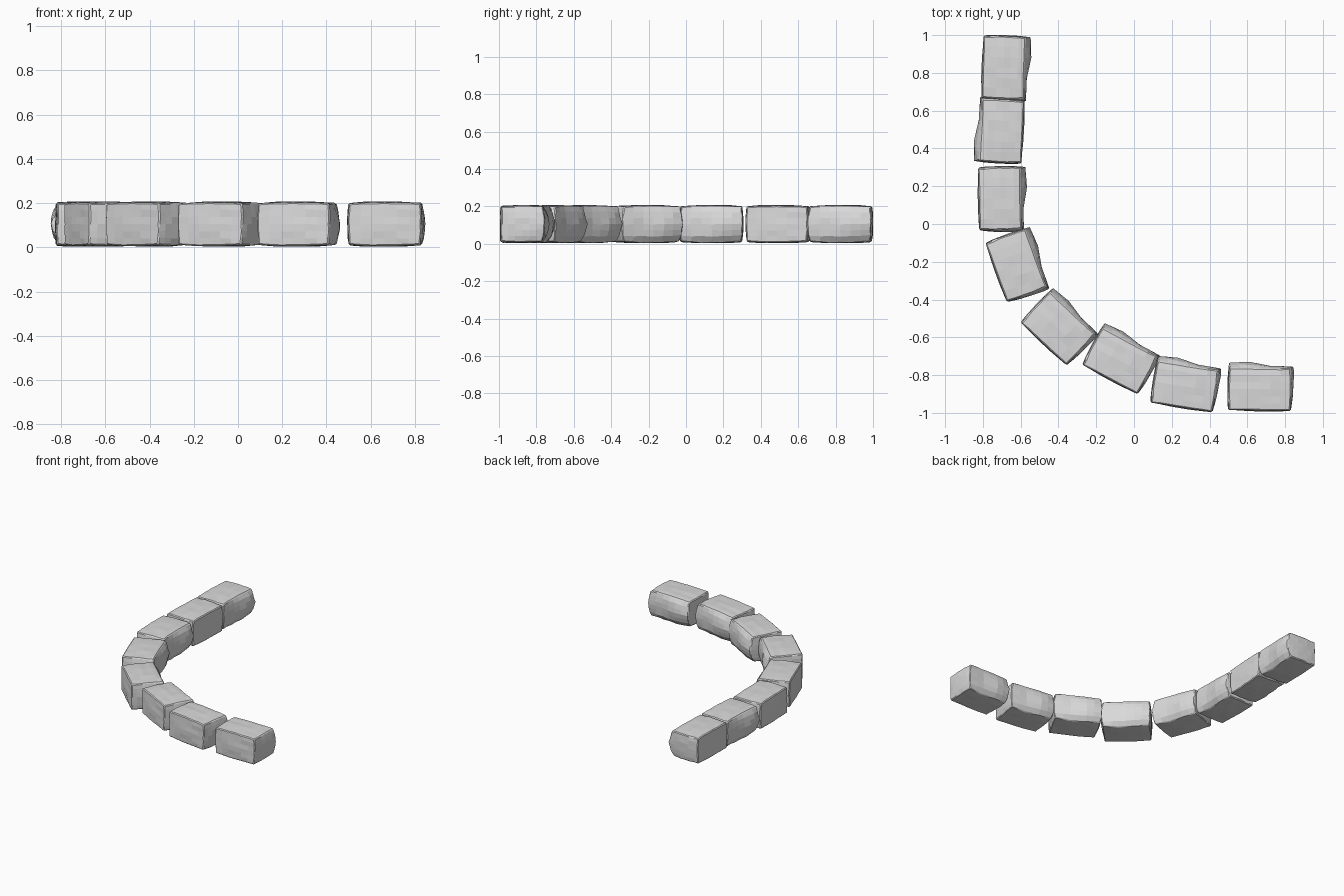
import bpy, bmesh, math, random

if "Cube" in bpy.data.objects:
    bpy.data.objects.remove(bpy.data.objects["Cube"])

random.seed(4)

# one flat stone colour
stone_grey = bpy.data.materials.new("stone grey")
stone_grey.diffuse_color = (0.7, 0.7, 0.7, 1)
stone_grey.use_nodes = True
stone_grey.node_tree.nodes["Principled BSDF"].inputs["Base Color"].default_value = stone_grey.diffuse_color


def make_stone_mesh():
    """Roughly hewn block: long in x, bulging at the +y side and at both ends."""
    bm = bmesh.new()
    bmesh.ops.create_cube(bm, size=2)
    bmesh.ops.subdivide_edges(bm, edges=bm.edges[:], cuts=5, use_grid_fill=True)
    for v in bm.verts:
        x, y, z = v.co
        bx, by, bz = 1 - x * x, 1 - y * y, 1 - z * z
        # gently pillowed faces
        px = x * (0.161 + 0.005 * by + 0.005 * bz)
        py = y * 0.112 - 0.010
        pz = z * (0.093 + 0.006 * bx + 0.003 * by)
        # uneven bulge on the +y side, strongest near one end
        if y > 0:
            py += y * bz * (0.012 + 0.020 * math.exp(-((x + 0.45) / 0.5) ** 2))
        else:
            py += y * 0.004 * bx * bz
        # slight chip at the lower edge of the bulging side
        if y > 0.9 and z < -0.9:
            py -= 0.008 * (1 + math.sin(4 * x))
        # swelling end
        if x > 0.9:
            px += 0.006 * bz * (1 + y)
        j = 0.0018
        v.co = (px + random.uniform(-j, j), py + random.uniform(-j, j),
                pz + random.uniform(-j, j))
    # worn edges
    sharp = [e for e in bm.edges if len(e.link_faces) == 2
             and e.calc_face_angle() > math.radians(50)]
    bmesh.ops.bevel(bm, geom=sharp, offset=0.006, segments=1, affect='EDGES')
    bmesh.ops.recalc_face_normals(bm, faces=bm.faces[:])
    mesh = bpy.data.meshes.new("stone")
    bm.to_mesh(mesh)
    bm.free()
    mesh.materials.append(stone_grey)
    return mesh


# curved row of edging stones: x, y, heading in degrees
row = [(-0.68, 0.828, -92), (-0.71, 0.492, 87), (-0.70, 0.135, -89),
       (-0.615, -0.215, -70), (-0.395, -0.545, -43), (-0.07, -0.715, -28),
       (0.27, -0.85, -9), (0.666, -0.865, -1)]

stone = make_stone_mesh()
for i, (x, y, angle) in enumerate(row, 1):
    ob = bpy.data.objects.new(f"border_stone_{i}", stone)
    ob.location = (x, y, 0.105)
    ob.rotation_euler.z = math.radians(angle)
    bpy.context.collection.objects.link(ob)
